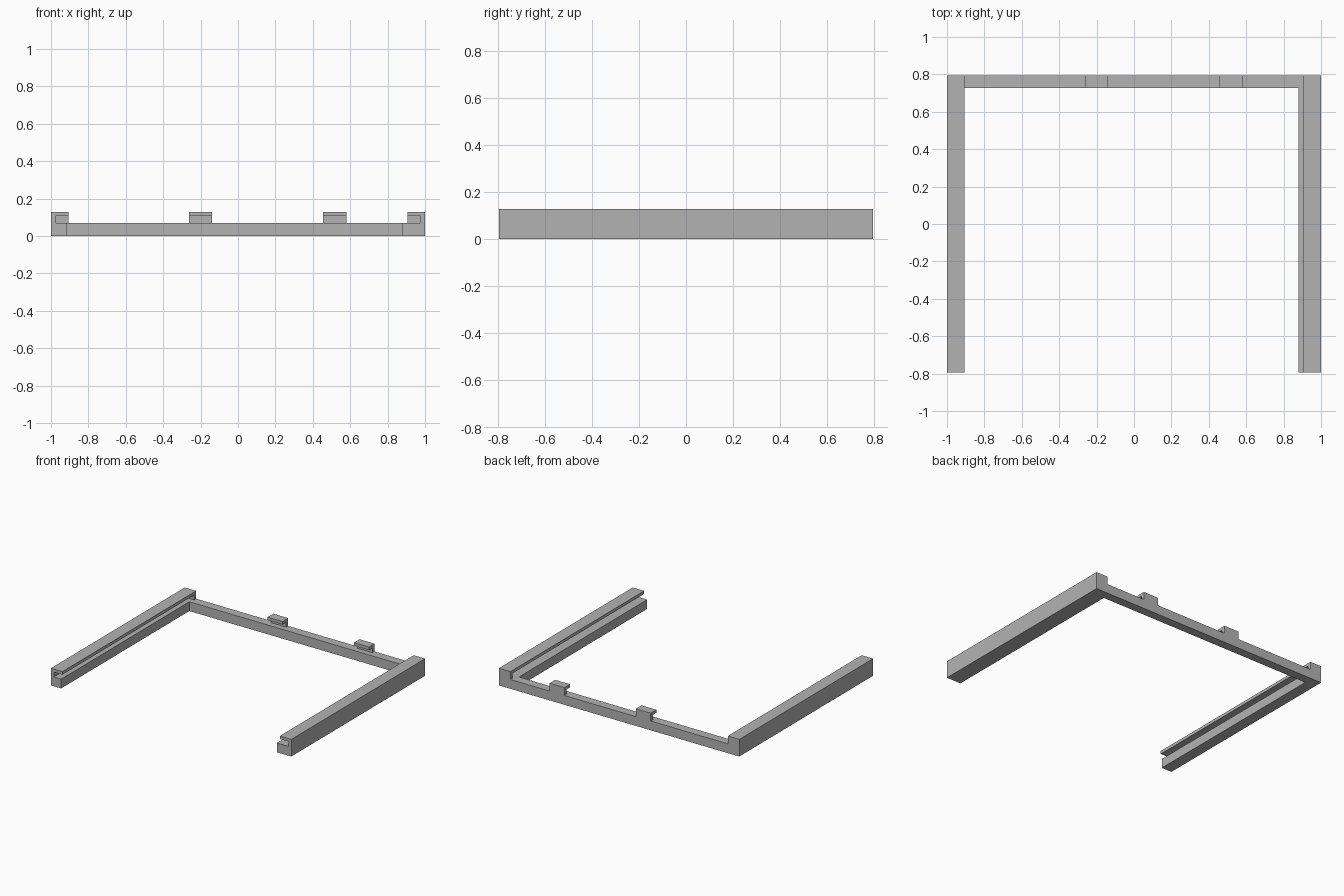
import bpy
import bmesh
from mathutils import Vector

if "Cube" in bpy.data.objects:
    bpy.data.objects.remove(bpy.data.objects["Cube"])

grey = bpy.data.materials.new("light grey")
grey.diffuse_color = (0.45, 0.45, 0.45, 1)
grey.use_nodes = True
grey.node_tree.nodes["Principled BSDF"].inputs["Base Color"].default_value = grey.diffuse_color

FRONT, BACK = -0.795, 0.795      # frame depth
BASE, SLOT, TOP = 0.07, 0.106, 0.129   # ledge, underside of lip, top of lip
WALL = 0.025


def extrude(name, profile, offset):
    """Extrude a closed flat outline into a solid."""
    bm = bmesh.new()
    face = bm.faces.new([bm.verts.new(p) for p in profile])
    result = bmesh.ops.extrude_face_region(bm, geom=[face], use_keep_orig=True)
    moved = [g for g in result["geom"] if isinstance(g, bmesh.types.BMVert)]
    bmesh.ops.translate(bm, verts=moved, vec=Vector(offset))
    bmesh.ops.recalc_face_normals(bm, faces=bm.faces)
    mesh = bpy.data.meshes.new(name)
    bm.to_mesh(mesh)
    bm.free()
    mesh.materials.append(grey)
    obj = bpy.data.objects.new(name, mesh)
    bpy.context.collection.objects.link(obj)
    return obj


def hook(outer, ledge, lip):
    """C-shaped section: ledge below, wall outside, lip above."""
    wall = outer - WALL
    return [(outer, 0), (ledge, 0), (ledge, BASE), (wall, BASE),
            (wall, SLOT), (lip, SLOT), (lip, TOP), (outer, TOP)]


# Slotted side rails, each with a stop closing the slot at the back
for side, sx, ledge in (("left", -1, 0.915), ("right", 1, 0.88)):
    section = [(sx * x, FRONT, z) for x, z in hook(1.0, ledge, 0.905)]
    extrude(side + "_rail", section, (0, BACK - FRONT, 0))
    stop = [(sx * x, BACK - WALL, z) for x, z in
            ((1 - WALL, BASE), (0.905, BASE), (0.905, SLOT), (1 - WALL, SLOT))]
    extrude(side + "_slot_stop", stop, (0, WALL, 0))

# Rear crossbar
bar = [(-0.915, y, z) for y, z in
       ((0.728, 0), (BACK, 0), (BACK, BASE), (0.728, BASE))]
extrude("rear_bar", bar, (0.915 + 0.88, 0, 0))

# Hooked clips standing on the crossbar
for name, x in (("left_clip", -0.263), ("right_clip", 0.455)):
    clip = [(x, y, z) for y, z in
            ((BACK, BASE), (BACK - WALL, BASE), (BACK - WALL, SLOT),
             (0.728, SLOT), (0.728, TOP), (BACK, TOP))]
    extrude(name, clip, (0.124, 0, 0))
